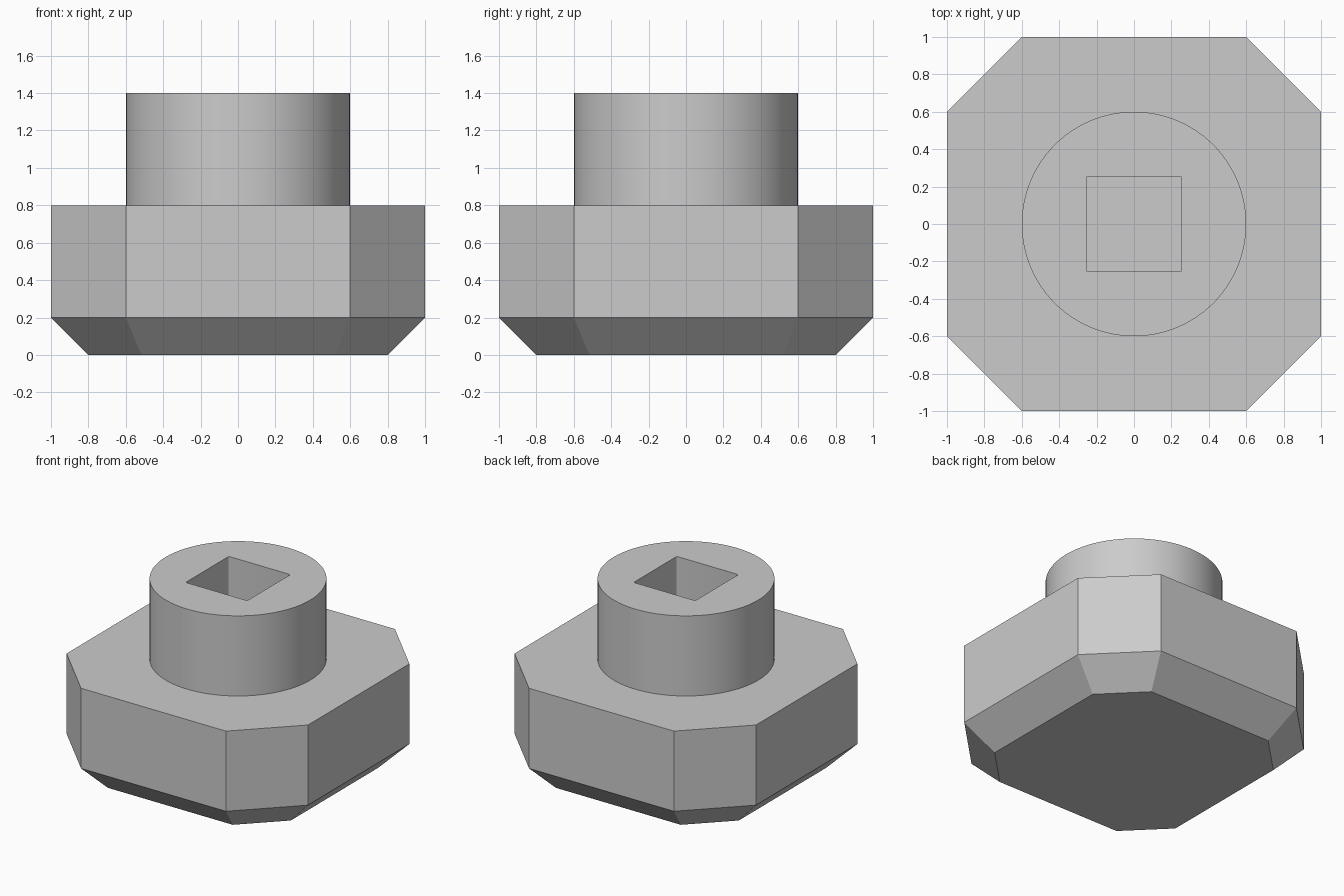
import bpy
import bmesh
import math

if "Cube" in bpy.data.objects:
    bpy.data.objects.remove(bpy.data.objects["Cube"], do_unlink=True)

# Single grey finish
grey = bpy.data.materials.new("plain_grey")
grey.use_nodes = True
colour = (0.6, 0.6, 0.6, 1)
grey.diffuse_color = colour
grey.node_tree.nodes["Principled BSDF"].inputs["Base Color"].default_value = colour


def octagon(flat, diagonal):
    """Outline with flats at +-flat and corners cut along |x| + |y| = diagonal."""
    c = diagonal - flat
    return [(flat, -c), (flat, c), (c, flat), (-c, flat),
            (-flat, c), (-flat, -c), (-c, -flat), (c, -flat)]


def circle(radius, count):
    return [(radius * math.cos(math.tau * i / count),
             radius * math.sin(math.tau * i / count)) for i in range(count)]


def rounded_square(half, radius, steps=4):
    points = []
    for corner in range(4):
        middle = math.radians(45 + 90 * corner)
        cx = math.copysign(half - radius, math.cos(middle))
        cy = math.copysign(half - radius, math.sin(middle))
        for i in range(steps + 1):
            a = math.pi / 2 * (corner + i / steps)
            points.append((cx + radius * math.cos(a), cy + radius * math.sin(a)))
    return points


def loft(name, sections):
    """Closed solid through a stack of (outline, height) sections."""
    bm = bmesh.new()
    rings = [[bm.verts.new((x, y, z)) for x, y in outline] for outline, z in sections]
    for low, high in zip(rings, rings[1:]):
        n = len(low)
        for i in range(n):
            j = (i + 1) % n
            bm.faces.new((low[i], low[j], high[j], high[i]))
    bm.faces.new(rings[0][::-1])
    bm.faces.new(rings[-1])
    mesh = bpy.data.meshes.new(name)
    bm.to_mesh(mesh)
    bm.free()
    mesh.materials.append(grey)
    obj = bpy.data.objects.new(name, mesh)
    bpy.context.collection.objects.link(obj)
    return obj


def combine(target, tool, operation):
    """Apply a boolean and discard the tool."""
    mod = target.modifiers.new(operation.lower(), "BOOLEAN")
    mod.operation = operation
    mod.solver = "EXACT"
    mod.object = tool
    bpy.ops.object.select_all(action="DESELECT")
    target.select_set(True)
    bpy.context.view_layer.objects.active = target
    bpy.ops.object.modifier_apply(modifier=mod.name)
    bpy.data.objects.remove(tool, do_unlink=True)


# Octagonal body with a 45 degree chamfer around the underside
bevel = 0.2
body = loft("octagonal_plug", [
    (octagon(1 - bevel, 1.6 - bevel * math.sqrt(2)), 0),
    (octagon(1, 1.6), bevel),
    (octagon(1, 1.6), 0.8)])

# Round boss, sunk into the body
ring = circle(0.6, 96)
boss = loft("round_boss", [(ring, 0.5), (ring, 1.4)])
combine(body, boss, "UNION")

# Square drive socket with slightly rounded corners
square = rounded_square(0.255, 0.01)
socket = loft("socket_cutter", [(square, 0.8), (square, 1.5)])
combine(body, socket, "DIFFERENCE")

bpy.ops.object.shade_smooth_by_angle(angle=math.radians(30))
